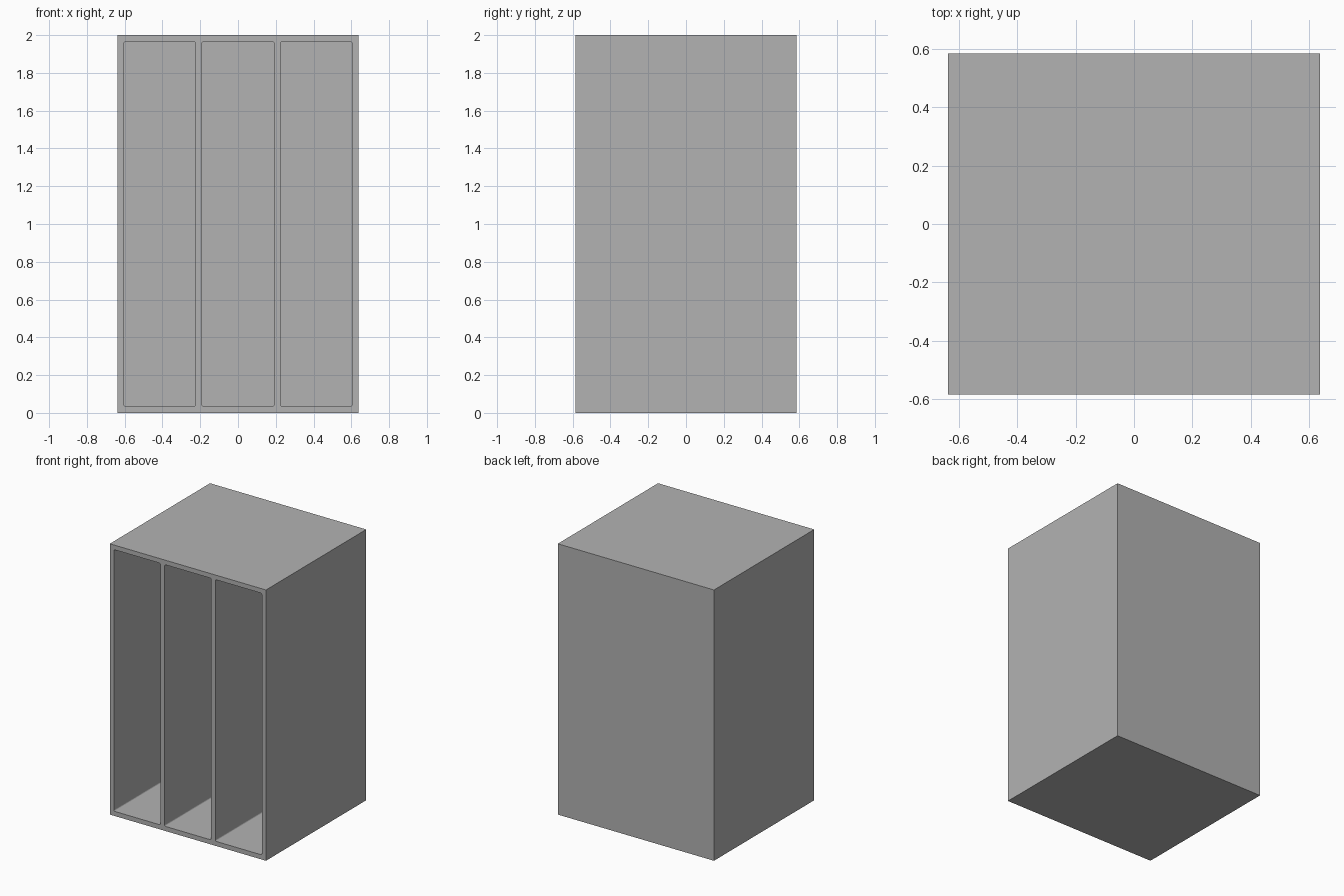
import bpy
import bmesh

WIDTH, DEPTH, HEIGHT = 1.276, 1.17, 2.0
WALL = 0.034
BAYS = 3
BAY_WIDTH = (WIDTH - (BAYS + 1) * WALL) / BAYS

if "Cube" in bpy.data.objects:
    bpy.data.objects.remove(bpy.data.objects["Cube"], do_unlink=True)

grey = bpy.data.materials.new("plain grey")
grey.use_nodes = True
colour = (0.448, 0.448, 0.448, 1)
grey.diffuse_color = colour
grey.node_tree.nodes["Principled BSDF"].inputs["Base Color"].default_value = colour


def box(name, low, high, corner=0):
    """Box between two corners; corner rounds the edges that run front to back."""
    bm = bmesh.new()
    bmesh.ops.create_cube(bm, size=1)
    for v in bm.verts:
        v.co = [low[i] if v.co[i] < 0 else high[i] for i in range(3)]
    if corner:
        edges = [e for e in bm.edges
                 if abs(e.verts[0].co.y - e.verts[1].co.y) > 0.01]
        bmesh.ops.bevel(bm, geom=edges, offset=corner, segments=4,
                        profile=0.5, affect='EDGES')
    mesh = bpy.data.meshes.new(name)
    bm.to_mesh(mesh)
    bm.free()
    mesh.materials.append(grey)
    obj = bpy.data.objects.new(name, mesh)
    bpy.context.collection.objects.link(obj)
    return obj


# Closed outer cabinet
cabinet = box("cabinet", (-WIDTH / 2, -DEPTH / 2, 0), (WIDTH / 2, DEPTH / 2, HEIGHT))

# Tall bays hollowed out from the front, leaving walls, dividers and a back
cutters = []
for i in range(BAYS):
    left = -WIDTH / 2 + WALL + i * (BAY_WIDTH + WALL)
    cutter = box("bay_cutter", (left, -DEPTH / 2 - 0.1, WALL),
                 (left + BAY_WIDTH, DEPTH / 2 - WALL, HEIGHT - WALL), 0.01)
    cutter.hide_render = True
    cutters.append(cutter)
    cut = cabinet.modifiers.new("bay", 'BOOLEAN')
    cut.operation = 'DIFFERENCE'
    cut.solver = 'EXACT'
    cut.object = cutter

# Keep the cut result and drop the cutters
bpy.context.view_layer.update()
graph = bpy.context.evaluated_depsgraph_get()
result = bpy.data.meshes.new_from_object(cabinet.evaluated_get(graph))
cabinet.modifiers.clear()
cabinet.data = result
for cutter in cutters:
    bpy.data.objects.remove(cutter, do_unlink=True)
